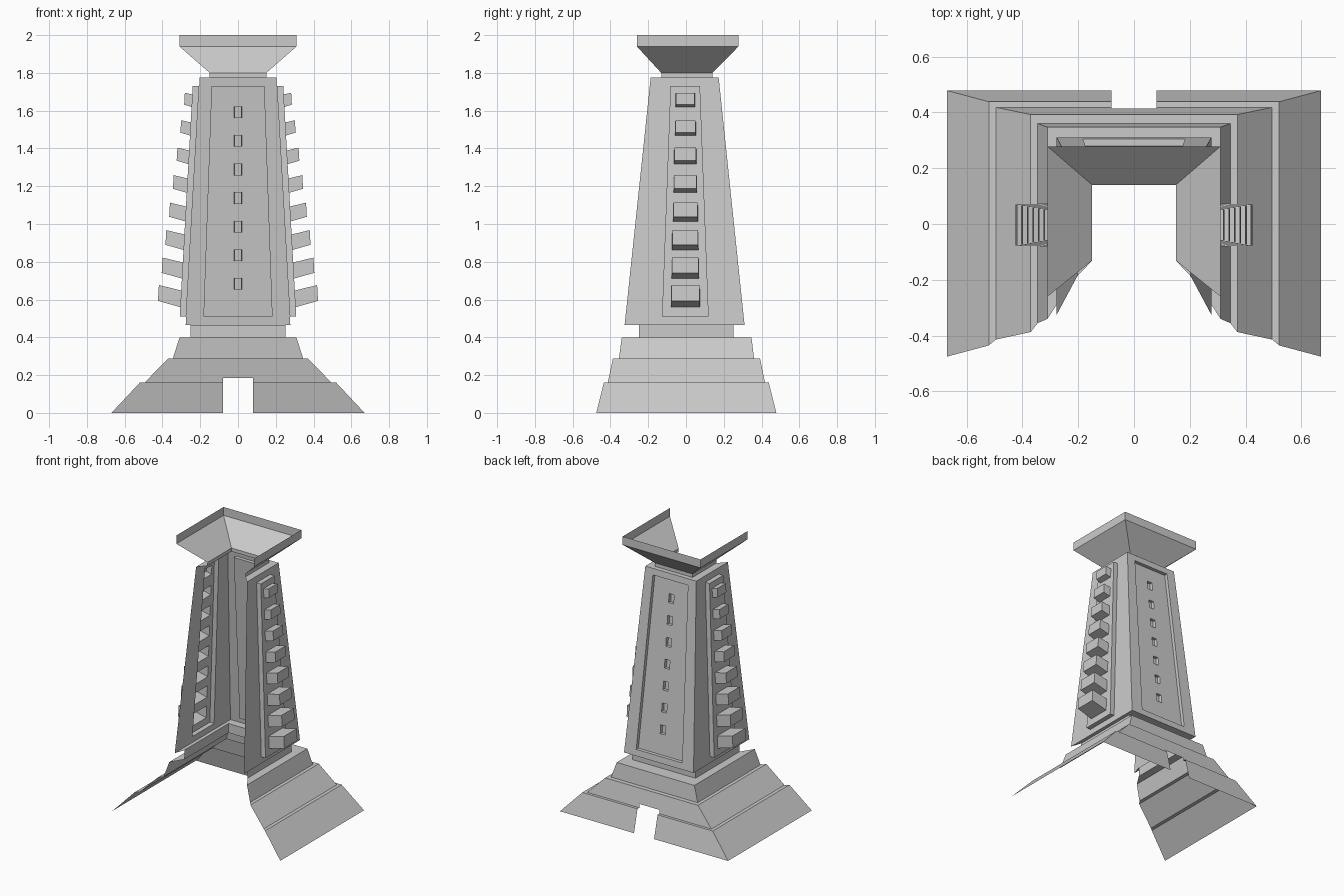
import bpy, bmesh
from mathutils import Vector

if "Cube" in bpy.data.objects:
    bpy.data.objects.remove(bpy.data.objects["Cube"])


def finish(name, bm):
    bmesh.ops.remove_doubles(bm, verts=bm.verts, dist=0.0005)
    me = bpy.data.meshes.new(name)
    bm.to_mesh(me)
    bm.free()
    ob = bpy.data.objects.new(name, me)
    bpy.context.collection.objects.link(ob)
    return ob


def lerp(a, b, t):
    return a + (b - a) * t


def quad(bm, pts):
    return bm.faces.new([bm.verts.new(p) for p in pts])


def shell(levels):
    """Three-sided skin, open at the front. Level = (z, half x, back y, front y)."""
    bm = bmesh.new()
    rings = [[(-hx, yf, z), (-hx, yb, z), (hx, yb, z), (hx, yf, z)]
             for z, hx, yb, yf in levels]
    for lo, hi in zip(rings, rings[1:]):
        for i in range(3):
            quad(bm, (lo[i + 1], lo[i], hi[i], hi[i + 1]))
    return bm


# Stepped base with a doorway cut through its back
bm = shell([(0, .67, .478, -.475), (.16, .52, .438, -.435),
            (.16, .495, .418, -.414), (.288, .37, .392, -.387),
            (.288, .345, .36, -.355), (.398, .31, .347, -.34),
            (.398, .252, .252, -.25), (.465, .252, .252, -.25),
            (.465, .277, .31, -.325)])
for co, no in (((.08, 0, 0), (1, 0, 0)), ((-.08, 0, 0), (1, 0, 0)),
               ((0, 0, .185), (0, 0, 1))):
    bmesh.ops.bisect_plane(bm, geom=bm.verts[:] + bm.edges[:] + bm.faces[:],
                           plane_co=co, plane_no=no, dist=1e-5)
door = [f for f in bm.faces if abs(f.calc_center_median().x) < .08
        and f.calc_center_median().z < .185]
bmesh.ops.delete(bm, geom=door, context='FACES')
finish("stepped_base", bm)

# Neck and flared top
finish("flared_top", shell([(1.775, .203, .173, -.187), (1.775, .15, .14, -.131),
                            (1.80, .15, .14, -.131), (1.94, .31, .278, -.26),
                            (2.0, .31, .278, -.26)]))

# Tower walls: frame, inset or raised panel, and a column of hollow boxes
Z0, Z1, PZ0, PZ1 = .465, 1.775, .51, 1.73


def wall(name, place, edge, panel, depth, boxes, out):
    """edge, panel: (left, right) offsets at bottom and top.
    box: (z0, z1, half width, outer z0, outer z1, outer half width, outer depth)."""
    bm = bmesh.new()

    def add(*pts):
        quad(bm, [place(*p) for p in pts])

    def pan(z, side):
        return lerp(panel[0][side], panel[1][side], (z - PZ0) / (PZ1 - PZ0))

    frame = [(edge[0][0], Z0), (edge[0][1], Z0), (edge[1][1], Z1), (edge[1][0], Z1)]
    inner = [(panel[0][0], PZ0), (panel[0][1], PZ0), (panel[1][1], PZ1), (panel[1][0], PZ1)]
    for i in range(4):
        j = (i + 1) % 4
        a, b, c, d = frame[i], frame[j], inner[j], inner[i]
        add((*a, 0), (*b, 0), (*c, 0), (*d, 0))
        add((*d, 0), (*c, 0), (*c, depth), (*d, depth))
    mid = (panel[0][0] + panel[0][1]) / 2
    rows = [(PZ0, boxes[0][2])]
    for b in boxes:
        rows += [(b[0], b[2]), (b[1], b[2])]
    rows.append((PZ1, boxes[-1][2]))
    for k, ((za, wa), (zb, wb)) in enumerate(zip(rows, rows[1:])):
        cols = [((pan(z, 0), z, depth), (mid - w, z, depth),
                 (mid + w, z, depth), (pan(z, 1), z, depth)) for z, w in ((za, wa), (zb, wb))]
        for c in range(3):
            if c != 1 or k % 2 == 0:
                add(cols[0][c], cols[0][c + 1], cols[1][c + 1], cols[1][c])
    for z0, z1, w, oz0, oz1, ow, od in boxes:
        r = [(mid - w, z0, depth), (mid + w, z0, depth), (mid + w, z1, depth), (mid - w, z1, depth)]
        o = [(mid - ow, oz0, od), (mid + ow, oz0, od), (mid + ow, oz1, od), (mid - ow, oz1, od)]
        for i in range(4):
            j = (i + 1) % 4
            add(r[i], r[j], o[j], o[i])
        add(*o)
    # face the skin outward
    bm.normal_update()
    if sum((f.normal * f.calc_area() for f in bm.faces), Vector()).dot(Vector(out)) < 0:
        bmesh.ops.reverse_faces(bm, faces=bm.faces[:])
    finish(name, bm)


def along(z):
    return (z - Z0) / (Z1 - Z0)


# Side walls with raised panels and upward-tilted blocks
blocks = []
for i in range(8):
    t = i / 7
    z = lerp(.56, 1.62, t)
    h = lerp(.088, .066, t)
    rise = lerp(.033, .012, t)
    w = lerp(.077, .052, t)
    blocks.append((z, z + h, w, z + rise, z + rise + h * .95, w - .003, lerp(.154, .074, t)))
for side, s in (("left", -1), ("right", 1)):
    wall(side + "_wall",
         lambda u, z, d: (s * (lerp(.277, .203, along(z)) + d), u, z),
         ((-.325, .31), (-.187, .173)), ((-.127, .12), (-.082, .074)),
         .034, blocks, (s, 0, 0))

# Back wall with a sunken panel and small slots
slots = []
for i in range(7):
    z = .683 + i * .1515
    slots.append((z - .031, z + .031, .02, z - .031, z + .031, .018, -.047))
wall("back_wall",
     lambda u, z, d: (u, lerp(.31, .173, along(z)) + d, z),
     ((-.277, .277), (-.203, .203)), ((-.183, .183), (-.14, .14)),
     -.025, slots, (0, 1, 0))
